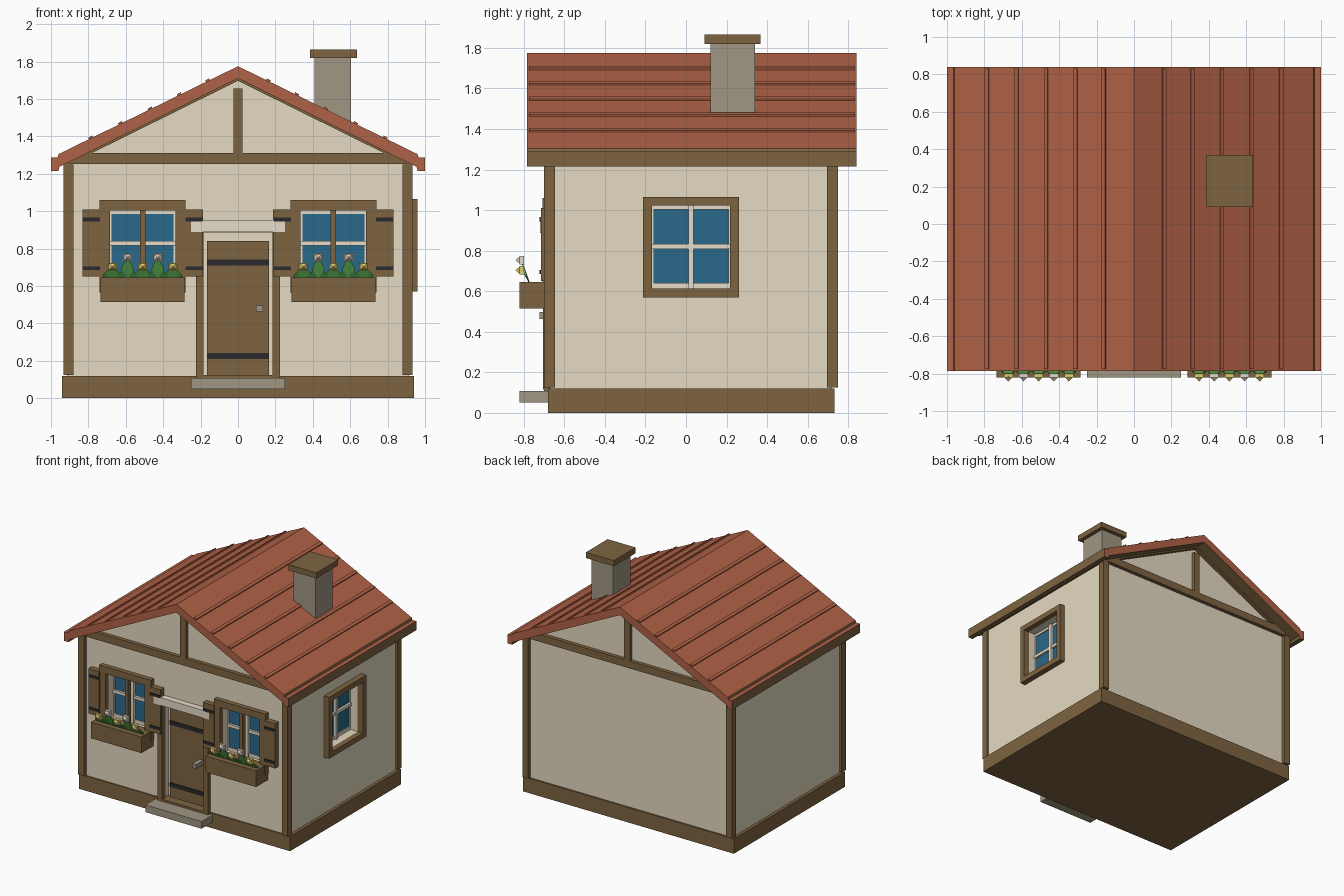
import bpy, bmesh, math
from mathutils import Vector

if "Cube" in bpy.data.objects:
    bpy.data.objects.remove(bpy.data.objects["Cube"])


def material(name, r, g, b):
    m = bpy.data.materials.new(name)
    lin = [((c / 255 + 0.055) / 1.055) ** 2.4 for c in (r, g, b)]
    m.diffuse_color = (*lin, 1)
    m.use_nodes = True
    m.node_tree.nodes["Principled BSDF"].inputs["Base Color"].default_value = m.diffuse_color
    return m


PLASTER = material("plaster", 229, 218, 194)
WOOD = material("wood", 126, 100, 65)
TILE = material("roof_red", 176, 98, 70)
GLASS = material("window_blue", 42, 104, 138)
STONE = material("stone_grey", 160, 151, 132)
IRON = material("dark_iron", 42, 42, 44)
CREAM = material("cream", 230, 220, 201)
GREEN = material("leaf_green", 84, 160, 72)
DARK_GREEN = material("dark_green", 62, 126, 60)
YELLOW = material("yellow", 226, 206, 112)


def finish(name, bm, *mats):
    bmesh.ops.recalc_face_normals(bm, faces=bm.faces[:])
    me = bpy.data.meshes.new(name)
    bm.to_mesh(me)
    bm.free()
    for m in mats:
        me.materials.append(m)
    ob = bpy.data.objects.new(name, me)
    bpy.context.collection.objects.link(ob)
    return ob


def box(name, x0, x1, y0, y1, z0, z1, mat):
    bm = bmesh.new()
    bmesh.ops.create_cube(bm, size=1)
    for v in bm.verts:
        v.co = ((x0 + x1) / 2 + v.co.x * (x1 - x0),
                (y0 + y1) / 2 + v.co.y * (y1 - y0),
                (z0 + z1) / 2 + v.co.z * (z1 - z0))
    return finish(name, bm, mat)


def prism(name, profile, y0, y1, *mats):
    """Extrude an x-z profile along y."""
    bm = bmesh.new()
    f = bm.faces.new([bm.verts.new((x, y0, z)) for x, z in profile])
    r = bmesh.ops.extrude_face_region(bm, geom=[f])
    for v in r["geom"]:
        if isinstance(v, bmesh.types.BMVert):
            v.co.y = y1
    return finish(name, bm, *mats)


FRONT, BACK, RIGHT = -0.67, 0.72, 0.915


def wall_box(side, name, u0, u1, d0, d1, z0, z1, mat):
    """Box placed on the front or right wall; d measures outward from it."""
    if side == "front":
        return box(name, u0, u1, FRONT - d1, FRONT - d0, z0, z1, mat)
    return box(name, RIGHT + d0, RIGHT + d1, u0, u1, z0, z1, mat)


# base and gabled wall block
box("base", -0.94, 0.94, -0.68, 0.733, 0, 0.12, WOOD)
walls = prism("walls", [(-RIGHT, 0.1), (RIGHT, 0.1), (RIGHT, 1.25), (0, 1.70), (-RIGHT, 1.25)],
              FRONT, BACK, PLASTER)


def cut_wall(side, u0, u1, depth, z0, z1):
    cut = wall_box(side, "wall_cutter", u0, u1, -depth, 0.1, z0, z1, PLASTER)
    cut.hide_render = True
    mod = walls.modifiers.new("hole", "BOOLEAN")
    mod.object, mod.operation, mod.solver = cut, "DIFFERENCE", "EXACT"
    bpy.context.view_layer.objects.active = walls
    bpy.ops.object.modifier_apply(modifier=mod.name)
    bpy.data.objects.remove(cut)


def window(side, c, hw, z0, z1, frame, depth, zm):
    """Recessed window: hole, frame, glass and glazing bars."""
    cut_wall(side, c - hw, c + hw, 0.08, z0, z1)
    for s in (-1, 1):
        a, b = sorted((c + s * hw, c + s * (hw + frame)))
        wall_box(side, "window_frame_side", a, b, -0.005, depth, z0 - frame, z1 + frame, WOOD)
        a, b = sorted((c + s * hw, c + s * (hw - 0.009)))
        wall_box(side, "sash_side", a, b, -0.08, -0.065, z0, z1, CREAM)
    for a, b in ((z0 - frame, z0), (z1, z1 + frame)):
        wall_box(side, "window_frame_rail", c - hw, c + hw, -0.005, depth, a, b, WOOD)
    for a, b in ((z0, z0 + 0.027), (z1 - 0.02, z1)):
        wall_box(side, "sash_rail", c - hw, c + hw, -0.08, -0.065, a, b, CREAM)
    wall_box(side, "glass", c - hw, c + hw, -0.08, -0.073, z0, z1, GLASS)
    wall_box(side, "glazing_bar_upright", c - 0.013, c + 0.013, -0.075, -0.05, z0, z1, CREAM)
    wall_box(side, "glazing_bar_cross", c - hw, c + hw, -0.075, -0.055, zm - 0.012, zm + 0.012, CREAM)


window("right", 0.025, 0.193, 0.613, 1.022, 0.043, 0.045, 0.82)


# flowers in the window boxes
def leaf(x, width, height, lean, mat):
    bm = bmesh.new()
    y, z = -0.775, 0.64
    pts = [(-0.3, 0), (-0.5, 0.4), (0, 1), (0.5, 0.4), (0.3, 0)]
    f = bm.faces.new([bm.verts.new((x + u * width, y - lean * t, z + height * t)) for u, t in pts])
    r = bmesh.ops.extrude_face_region(bm, geom=[f])
    for v in r["geom"]:
        if isinstance(v, bmesh.types.BMVert):
            v.co.y += 0.006
    finish("leaf", bm, mat)


def flower(x, z, petal):
    box("flower_petals", x - 0.024, x + 0.024, -0.822, -0.80, z - 0.021, z + 0.021, petal)
    bm = bmesh.new()
    ring = [bm.verts.new((x + 0.02 * a, -0.821, z + 0.017 * b))
            for a, b in ((-1, -1), (1, -1), (1, 1), (-1, 1))]
    tip = bm.verts.new((x, -0.842, z))
    bm.faces.new(ring)
    for i in range(4):
        bm.faces.new((ring[i], ring[(i + 1) % 4], tip))
    finish("flower_centre", bm, petal)


for c in (-0.51, 0.51):
    window("front", c, 0.175, 0.62, 1.005, 0.055, 0.038, 0.828)
    box("front_mullion", c - 0.015, c + 0.015, -0.69, -0.655, 0.62, 1.005, WOOD)
    # shutters with iron hinges
    for s in (-1, 1):
        a, b = sorted((c + s * 0.225, c + s * 0.322))
        box("shutter", a, b, -0.715, FRONT, 0.65, 1.01, WOOD)
        for z in (0.695, 0.955):
            box("shutter_hinge", a + 0.004, b - 0.002, -0.722, -0.71, z - 0.01, z + 0.01, IRON)
    # planter
    box("flower_box", c - 0.225, c + 0.225, -0.82, FRONT, 0.515, 0.645, WOOD)
    for i in range(5):
        x = c + (i - 2) * 0.081
        tall = i % 2
        leaf(x, 0.068, 0.125 if tall else 0.085, 0.045, GREEN)
        leaf(x + 0.03, 0.045, 0.04, 0.015, DARK_GREEN)
        leaf(x - 0.03, 0.045, 0.04, 0.015, DARK_GREEN)
        flower(x, 0.753 if tall else 0.703, CREAM if tall else YELLOW)

# corner posts, gable beams, king posts and rafters
for ya, yb in ((-0.70, -0.645), (0.695, 0.75)):
    for sx in (-1, 1):
        xa, xb = sorted((sx * 0.88, sx * 0.933))
        box("corner_post", xa, xb, ya, yb, 0.125, 1.25, WOOD)
    prism("gable_beam", [(-0.93, 1.253), (0.93, 1.253), (0.80, 1.312), (-0.80, 1.312)], ya, yb, WOOD)
    box("king_post", -0.025, 0.025, ya, yb, 1.31, 1.655, WOOD)
    prism("gable_rafters", [(0, 1.72), (0.93, 1.264), (0.93, 1.237), (0, 1.697),
                            (-0.93, 1.237), (-0.93, 1.264)], ya, yb, WOOD)

# roof: red on top and gable ends, wood below and along the eaves
half = [(0.96, 1.305), (0.965, 1.288), (1, 1.288), (1, 1.215), (0.96, 1.215), (0.955, 1.237)]
roof = prism("roof", [(0, 1.775)] + half + [(0, 1.71)] + [(-x, z) for x, z in reversed(half)],
             -0.785, 0.84, TILE, WOOD)
for p in roof.data.polygons:
    if abs(p.normal.x) > 0.9 or p.normal.z < -0.3:
        p.material_index = 1

# raised strips on both slopes
for s in (-1, 1):
    for x in (0.16, 0.312, 0.468, 0.627, 0.785):
        z = 1.775 - 0.49 * x
        prism("roof_strip", [(s * (x - 0.011), z), (s * (x + 0.011), z - 0.011),
                             (s * (x + 0.014), z + 0.003), (s * (x - 0.006), z + 0.014)],
              -0.775, 0.832, TILE)

# chimney
box("chimney", 0.41, 0.605, 0.12, 0.34, 1.47, 1.82, STONE)
box("chimney_cap", 0.385, 0.635, 0.09, 0.368, 1.82, 1.865, WOOD)

# recessed door with frame, lintel, hinges, knob and step
cut_wall("front", -0.19, 0.19, 0.06, 0.118, 0.887)
box("door", -0.165, 0.165, -0.63, -0.60, 0.12, 0.84, WOOD)
for z in (0.225, 0.725):
    box("door_hinge", -0.162, 0.162, -0.638, -0.625, z - 0.016, z + 0.016, IRON)
box("door_knob", 0.097, 0.133, -0.722, -0.625, 0.463, 0.497, STONE)
for s in (-1, 1):
    a, b = sorted((s * 0.185, s * 0.225))
    box("door_post", a, b, -0.705, FRONT + 0.01, 0.115, 0.89, WOOD)
box("threshold", -0.225, 0.225, -0.70, -0.605, 0.105, 0.125, WOOD)
box("door_lintel", -0.25, 0.25, -0.72, FRONT, 0.888, 0.95, CREAM)
box("door_step", -0.25, 0.25, -0.82, -0.67, 0.05, 0.108, STONE)
